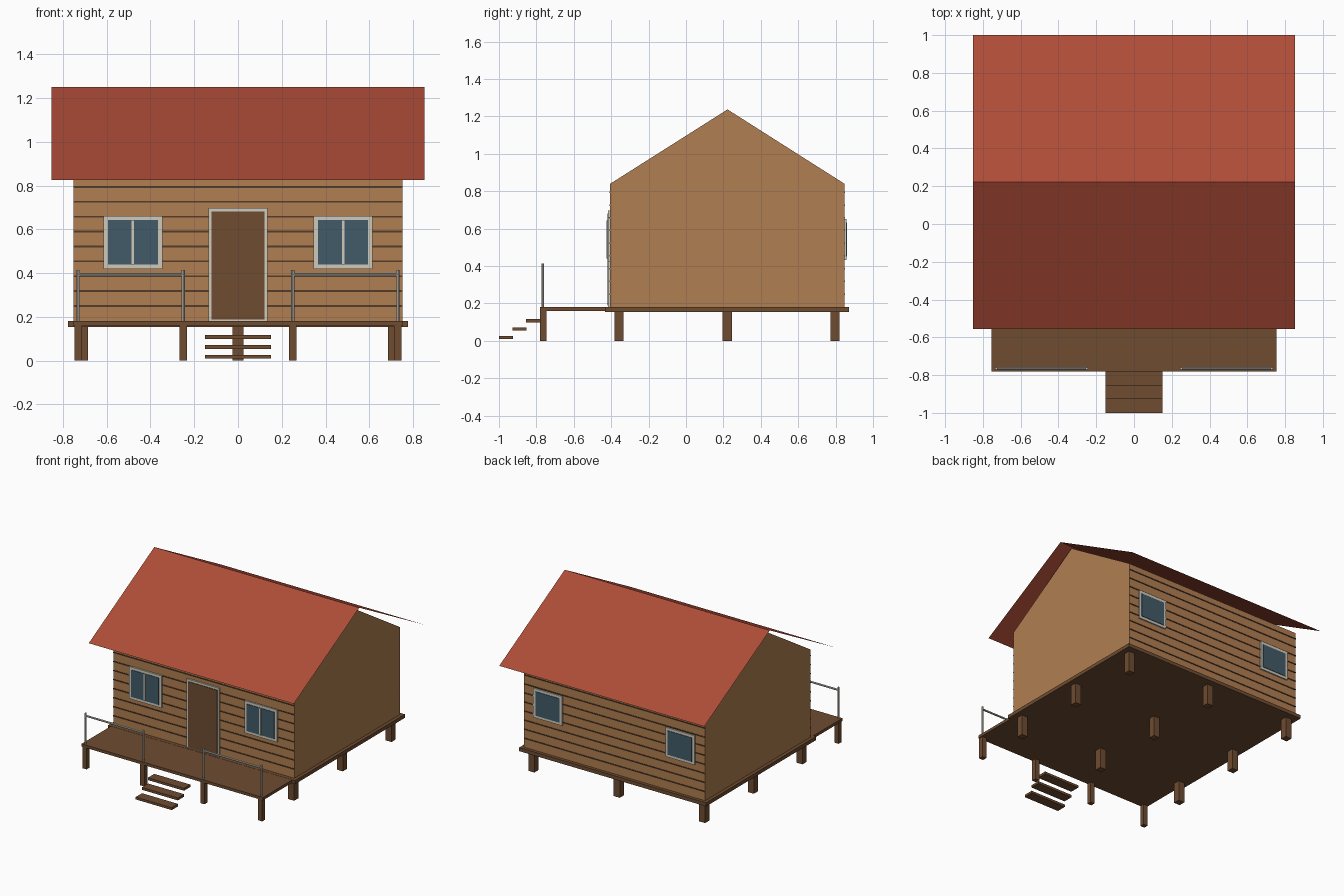
import bpy

if "Cube" in bpy.data.objects:
    bpy.data.objects.remove(bpy.data.objects["Cube"])

COLORS = {
    "wall_wood": (0.434, 0.209, 0.082),
    "seam_wood": (0.09, 0.045, 0.022),
    "roof_red": (0.42, 0.072, 0.038),
    "dark_wood": (0.156, 0.072, 0.03),
    "door_wood": (0.156, 0.072, 0.03),
    "glass": (0.055, 0.105, 0.14),
    "trim": (0.62, 0.59, 0.50),
    "rail": (0.55, 0.54, 0.48),
}
MATS = {}
for n, c in COLORS.items():
    MATS[n] = bpy.data.materials.new(n)
    MATS[n].diffuse_color = (*c, 1)


def mesh(name, verts, faces, mat):
    me = bpy.data.meshes.new(name)
    me.from_pydata(verts, [], faces)
    ob = bpy.data.objects.new(name, me)
    bpy.context.collection.objects.link(ob)
    me.materials.append(MATS[mat])
    return ob


def box(name, x0, x1, y0, y1, z0, z1, mat):
    v = [(x, y, z) for z in (z0, z1) for x, y in ((x0, y0), (x1, y0), (x1, y1), (x0, y1))]
    f = [(3, 2, 1, 0), (4, 5, 6, 7)] + [(i, (i + 1) % 4, (i + 1) % 4 + 4, i + 4) for i in range(4)]
    return mesh(name, v, f, mat)


def rod(name, center, length, radius, along_x=False):
    bpy.ops.mesh.primitive_cylinder_add(vertices=8, radius=radius, depth=length, location=center,
                                        rotation=(0, 1.570796, 0) if along_x else (0, 0, 0))
    ob = bpy.context.object
    ob.name = name
    ob.data.materials.append(MATS["rail"])


FRONT, BACK, MID = -0.405, 0.847, 0.222

# House body: gabled prism
prof = [(FRONT, 0.18), (BACK, 0.18), (BACK, 0.84), (MID, 1.237), (FRONT, 0.84)]
verts = [(x, y, z) for x in (-0.752, 0.752) for y, z in prof]
faces = [(4, 3, 2, 1, 0), (5, 6, 7, 8, 9)] + [(i, (i + 1) % 5, (i + 1) % 5 + 5, i + 5) for i in range(5)]
mesh("house_walls", verts, faces, "wall_wood")

# Thin roof sheets
rv = [(x, y, z) for y, z in ((-0.555, 0.825), (0.223, 1.25), (1.0, 0.825)) for x in (-0.852, 0.852)]
mesh("roof", rv, [(0, 1, 3, 2), (2, 3, 5, 4)], "roof_red")

# Siding seams on the front and back
for i in range(9):
    z = 0.25 + i * 0.068
    box("front_seam", -0.752, 0.752, FRONT - 0.004, FRONT + 0.004, z - 0.004, z + 0.004, "seam_wood")
    box("back_seam", -0.752, 0.752, BACK - 0.004, BACK + 0.004, z - 0.004, z + 0.004, "seam_wood")

# Floor and porch deck
box("house_floor", -0.777, 0.777, -0.433, 0.871, 0.155, 0.182, "dark_wood")
box("porch_deck", -0.754, 0.754, -0.78, -0.425, 0.16, 0.181, "dark_wood")

# Foundation posts
for x in (-0.71, 0, 0.71):
    for y in (-0.358, 0.22, 0.797):
        box("house_post", x - 0.025, x + 0.025, y - 0.025, y + 0.025, 0, 0.156, "dark_wood")
for x in (-0.73, -0.25, 0.25, 0.73):
    box("porch_post", x - 0.0175, x + 0.0175, -0.78, -0.745, 0, 0.161, "dark_wood")
    rod("railing_post", (x, -0.765, 0.297), 0.234, 0.007)
for s in (-1, 1):
    rod("handrail", (s * 0.49, -0.765, 0.393), 0.48, 0.007, True)

# Steps
for i in range(3):
    y, z = -1.0 + i * 0.0725, 0.009 + i * 0.045
    box("step", -0.15, 0.15, y, y + 0.075, z, z + 0.018, "dark_wood")

# Door
box("door_frame", -0.135, 0.135, FRONT - 0.012, FRONT, 0.182, 0.697, "trim")
box("door", -0.12, 0.12, FRONT - 0.016, FRONT, 0.188, 0.681, "door_wood")

# Windows
for s in (-1, 1):
    x = s * 0.48
    box("front_window_frame", x - 0.135, x + 0.135, FRONT - 0.012, FRONT, 0.42, 0.662, "trim")
    box("front_window_glass", x - 0.114, x + 0.114, FRONT - 0.016, FRONT, 0.44, 0.642, "glass")
    box("window_mullion", x - 0.006, x + 0.006, FRONT - 0.02, FRONT, 0.44, 0.642, "trim")
    x = s * 0.55
    box("back_window_frame", x - 0.12, x + 0.12, BACK, BACK + 0.01, 0.432, 0.652, "trim")
    box("back_window_glass", x - 0.1, x + 0.1, BACK, BACK + 0.014, 0.452, 0.632, "glass")

for m in bpy.data.materials:
    if m.users and not m.is_grease_pencil:
        m.use_nodes = True
        m.node_tree.nodes["Principled BSDF"].inputs["Base Color"].default_value = m.diffuse_color
